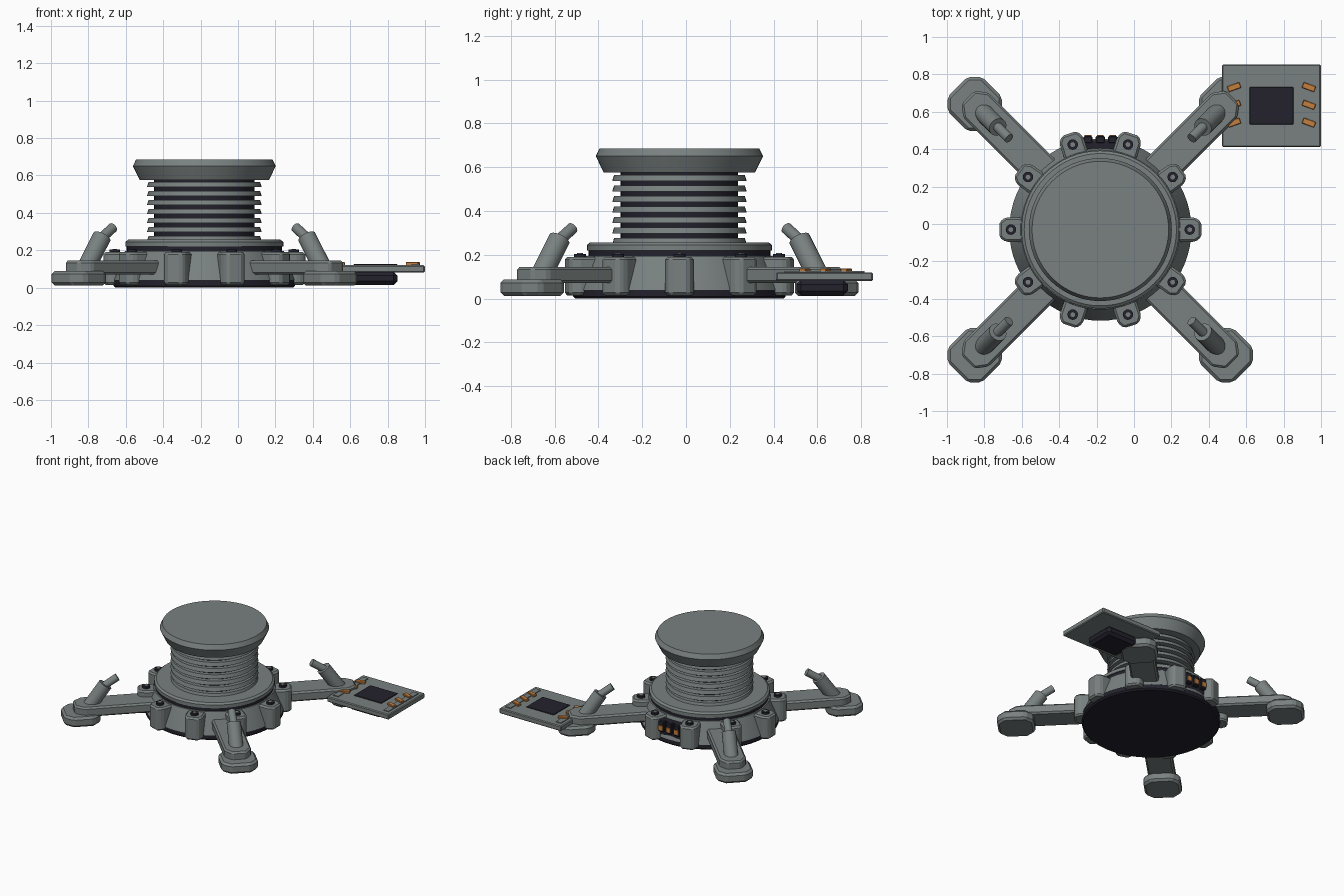
import bpy, bmesh
from math import radians, pi
from mathutils import Matrix, Vector

if "Cube" in bpy.data.objects:
    bpy.data.objects.remove(bpy.data.objects["Cube"])


def material(name, color):
    m = bpy.data.materials.new(name)
    m.use_nodes = True
    m.diffuse_color = (*color, 1)
    m.node_tree.nodes["Principled BSDF"].inputs["Base Color"].default_value = (*color, 1)
    return m


GREY = material("grey metal", (0.19, 0.22, 0.215))
DARK = material("dark rubber", (0.017, 0.016, 0.026))
ORANGE = material("orange contact", (0.55, 0.21, 0.05))

# Everything on the turret turns about this axis
HUB = Matrix.Translation((-0.18, -0.03, 0))


def turned(degrees):
    return HUB @ Matrix.Rotation(radians(degrees), 4, "Z")


def finish(name, bm, mat, matrix, bevel=0.0):
    bmesh.ops.recalc_face_normals(bm, faces=bm.faces)
    mesh = bpy.data.meshes.new(name)
    bm.to_mesh(mesh)
    bm.free()
    mesh.materials.append(mat)
    ob = bpy.data.objects.new(name, mesh)
    bpy.context.collection.objects.link(ob)
    ob.matrix_world = matrix
    if bevel:
        mod = ob.modifiers.new("chamfer", "BEVEL")
        mod.width = bevel
        mod.segments = 1
    return ob


def smooth(ob):
    bpy.ops.object.select_all(action="DESELECT")
    ob.select_set(True)
    bpy.context.view_layer.objects.active = ob
    bpy.ops.object.shade_smooth_by_angle(angle=radians(30))


def lathe(name, profile, mat):
    """Spin an (r, z) profile about the hub axis and close both ends."""
    bm = bmesh.new()
    pts = [(0, profile[0][1])] + profile + [(0, profile[-1][1])]
    verts = [bm.verts.new((r, 0, z)) for r, z in pts]
    edges = [bm.edges.new(pair) for pair in zip(verts, verts[1:])]
    bmesh.ops.spin(bm, geom=verts + edges, cent=(0, 0, 0), axis=(0, 0, 1),
                   angle=2 * pi, steps=64, use_merge=True)
    bmesh.ops.remove_doubles(bm, verts=bm.verts, dist=1e-5)
    smooth(finish(name, bm, mat, HUB))


def slab(name, half_outline, z0, z1, mat, matrix, bevel):
    """Extrude an outline mirrored across the local x axis."""
    outline = half_outline + [(x, -y) for x, y in reversed(half_outline)]
    bm = bmesh.new()
    face = bm.faces.new([bm.verts.new((x, y, z0)) for x, y in outline])
    ext = bmesh.ops.extrude_face_region(bm, geom=[face])
    top = [v for v in ext["geom"] if isinstance(v, bmesh.types.BMVert)]
    bmesh.ops.translate(bm, verts=top, vec=(0, 0, z1 - z0))
    return finish(name, bm, mat, matrix, bevel)


def box(name, centre, size, mat, bevel=0.0, turn=0):
    bm = bmesh.new()
    bmesh.ops.create_cube(bm, size=1)
    bmesh.ops.scale(bm, verts=bm.verts, vec=size)
    place = Matrix.Translation(centre) @ Matrix.Rotation(radians(turn), 4, "Z")
    return finish(name, bm, mat, place, bevel)


def rod(name, start, end, radius, mat, matrix, sides=24):
    a, b = Vector(start), Vector(end)
    bm = bmesh.new()
    bmesh.ops.create_cone(bm, cap_ends=True, segments=sides, radius1=radius,
                          radius2=radius, depth=(b - a).length)
    spin = (b - a).to_track_quat("Z", "Y").to_matrix().to_4x4()
    smooth(finish(name, bm, mat, matrix @ Matrix.Translation((a + b) / 2) @ spin))


# Central body, from the ground up
lathe("base_pad", [(0.475, 0), (0.485, 0.01), (0.485, 0.04)], DARK)
lathe("body_drum", [(0.487, 0.04), (0.482, 0.055), (0.425, 0.195)], GREY)
lathe("seal_ring", [(0.415, 0.19), (0.415, 0.225)], DARK)
lathe("top_plate", [(0.422, 0.22), (0.422, 0.245), (0.407, 0.257)], GREY)
lathe("column", [(0.268, 0.25), (0.268, 0.59)], DARK)
lathe("cap", [(0.345, 0.575), (0.382, 0.65), (0.365, 0.685)], GREY)

# Cooling fins round the column
for i in range(7):
    z = 0.249 + 0.048 * i
    lathe(f"fin_{i + 1}", [(0.27, z), (0.307, z), (0.298, z + 0.028), (0.27, z + 0.028)], GREY)

# Ten bolted lugs
for i in range(10):
    m = turned(36 * i)
    slab(f"lug_{i + 1}", [(0.38, 0.066), (0.505, 0.066), (0.54, 0.042)],
         0.015, 0.19, GREY, m, 0.012)
    rod(f"bolt_{i + 1}", (0.478, 0, 0.18), (0.478, 0, 0.204), 0.028, DARK, m, 16)
    rod(f"bolt_socket_{i + 1}", (0.478, 0, 0.2), (0.478, 0, 0.207), 0.014, GREY, m, 6)

# Four outrigger legs, each with a foot and a strut
for name, angle in (("back_left", 45), ("back_right", 135),
                    ("front_right", 225), ("front_left", 315)):
    m = turned(angle)
    slab(name + "_arm", [(0.4, 0.095), (0.94, 0.095), (1.0, 0.05)],
         0.07, 0.145, GREY, m, 0.012)
    slab(name + "_foot", [(0.82, 0.075), (0.875, 0.13), (1.025, 0.13), (1.08, 0.075)],
         0.012, 0.088, GREY, m, 0.016)
    rod(name + "_strut", (0.915, 0, 0.075), (0.775, 0, 0.272), 0.05, GREY, m)
    rod(name + "_strut_rod", (0.81, 0, 0.245), (0.69, 0, 0.322), 0.027, GREY, m, 16)

# Control panel beside the back left leg
PX, PY = 0.735, 0.632
box("panel", (PX, PY, 0.1), (0.528, 0.442, 0.04), GREY, 0.006)
box("panel_screen", (PX, PY, 0.122), (0.235, 0.2, 0.008), DARK, 0.003)
box("panel_battery", (PX - 0.015, PY - 0.01, 0.05), (0.265, 0.235, 0.07), DARK, 0.02)
for side, label in ((-1, "right"), (1, "left")):
    box(f"panel_rail_{label}", (PX + side * 0.215, PY, 0.122), (0.043, 0.365, 0.008), GREY)
    for i in (-1, 0, 1):
        box(f"panel_contact_{label}_{i + 2}", (PX + side * 0.2, PY + 0.005 + 0.095 * i, 0.128),
            (0.07, 0.032, 0.018), ORANGE, 0.003, -20 * side)

# Rear connector block
box("connector_plate", (-0.18, 0.422, 0.115), (0.19, 0.05, 0.11), DARK)
for i in (-1, 0, 1):
    x = -0.18 + 0.066 * i
    box(f"connector_plug_{i + 2}", (x, 0.45, 0.13), (0.05, 0.04, 0.085), DARK, 0.006)
    box(f"connector_contact_{i + 2}", (x, 0.472, 0.12), (0.036, 0.008, 0.035), ORANGE)
